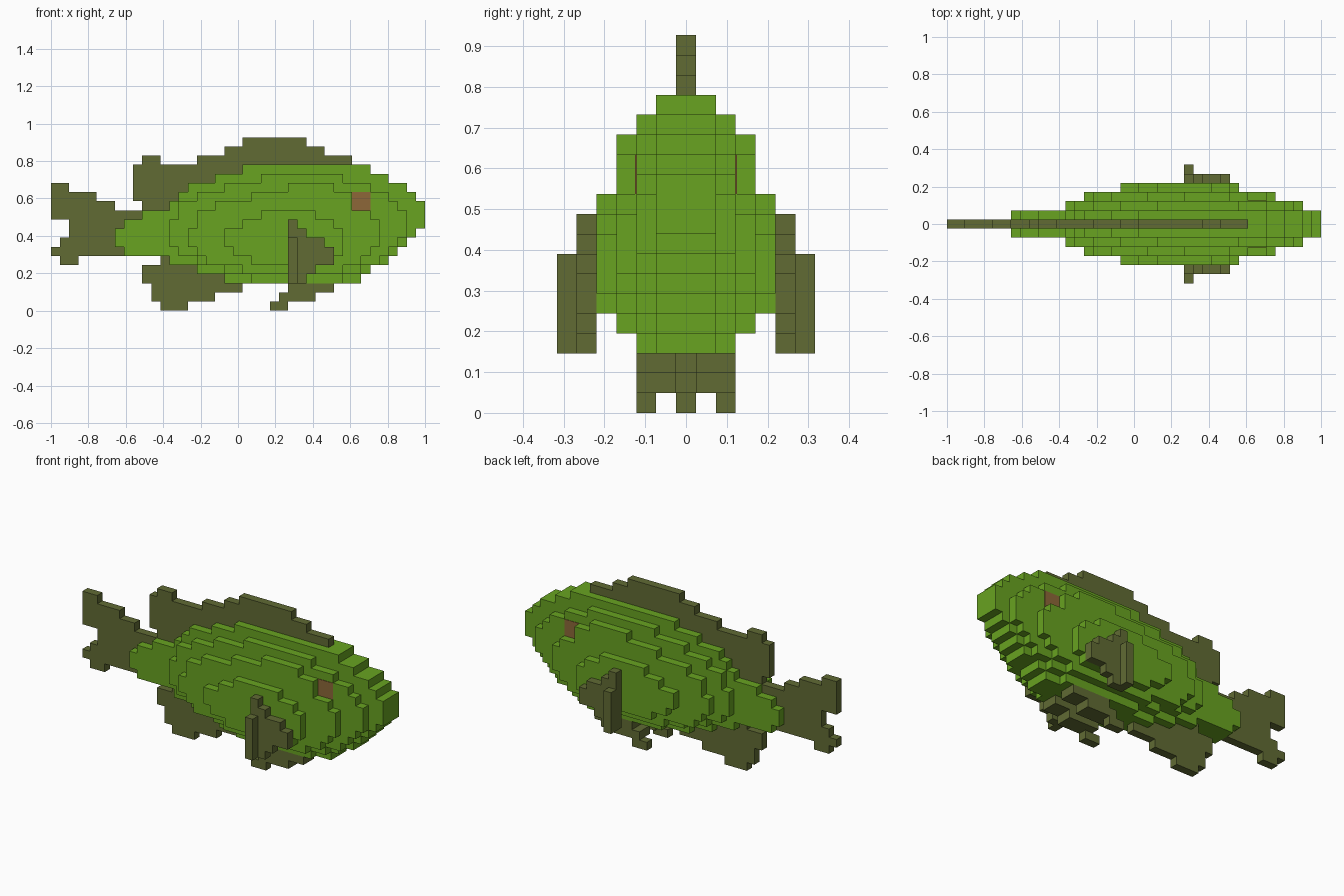
import bpy
import bmesh

cube = bpy.data.objects.get("Cube")
if cube:
    bpy.data.objects.remove(cube, do_unlink=True)

UNIT = 2 / 41  # edge of one block


def material(name, rgb):
    mat = bpy.data.materials.new(name)
    mat.use_nodes = True
    color = (*rgb, 1)
    mat.diffuse_color = color
    mat.node_tree.nodes["Principled BSDF"].inputs["Base Color"].default_value = color
    return mat


GREEN = material("leaf green", (0.138, 0.366, 0.015))
OLIVE = material("dark olive", (0.119, 0.147, 0.034))
BROWN = material("reddish brown", (0.266, 0.136, 0.04))


def slab(name, mat, first_row, spans, near, far):
    """Stepped slab: one (left, right) span per row upwards, thick from near to far in y."""
    right, left = [], []
    for row, (a, b) in enumerate(spans, first_row):
        right += [(b, row), (b, row + 1)]
        left += [(a, row), (a, row + 1)]
    outline = []
    for point in right + left[::-1]:
        if point not in outline:
            outline.append(point)
    bm = bmesh.new()
    verts = [bm.verts.new((x * UNIT - 1, near * UNIT, z * UNIT)) for x, z in outline]
    face = bm.faces.new(verts)
    moved = bmesh.ops.extrude_face_region(bm, geom=[face])["geom"]
    bmesh.ops.translate(bm, vec=(0, (far - near) * UNIT, 0),
                        verts=[v for v in moved if isinstance(v, bmesh.types.BMVert)])
    bmesh.ops.recalc_face_normals(bm, faces=bm.faces)
    mesh = bpy.data.meshes.new(name)
    bm.to_mesh(mesh)
    bm.free()
    mesh.materials.append(mat)
    obj = bpy.data.objects.new(name, mesh)
    bpy.context.collection.objects.link(obj)
    return obj


def centred(name, mat, first_row, spans, half):
    slab(name, mat, first_row, spans, -half, half)


def paired(name, mat, first_row, spans, near, far):
    for side, sign in (("front", -1), ("back", 1)):
        slab(f"{side}_{name}", mat, first_row, spans, sign * near, sign * far)


# Body: nested slabs, each thicker and smaller in outline
centred("body_core", GREEN, 3, [
    (19, 34), (16, 35), (13, 37), (8, 38), (7, 39), (7, 40), (8, 41),
    (10, 41), (13, 41), (14, 40), (15, 39), (18, 37), (21, 35)], 1.5)
centred("body_inner_flank", GREEN, 3, [
    (22, 32), (19, 34), (16, 36), (14, 37), (13, 38), (13, 39), (13, 39),
    (14, 39), (14, 38), (16, 37), (19, 35), (23, 32)], 2.5)
centred("body_middle_flank", GREEN, 4, [
    (21, 32), (17, 34), (16, 35), (15, 36), (15, 36), (16, 36),
    (16, 35), (18, 33), (22, 33), (26, 31)], 3.5)
centred("body_outer_flank", GREEN, 5, [
    (22, 31), (20, 32), (19, 32), (19, 32), (21, 31), (23, 29)], 4.5)

# Eyes: thin plates on the inner flank
paired("eye", BROWN, 11, [(33, 35), (33, 35)], 2.45, 2.56)

# Fins along the centre line
centred("tail_fin", OLIVE, 5, [
    (1, 3), (0, 9), (1, 8), (2, 8), (2, 9), (0, 11), (0, 7), (0, 5), (0, 2)], 0.5)
centred("dorsal_fin", OLIVE, 11, [
    (10, 14), (9, 15), (9, 16), (9, 20), (9, 22), (16, 33), (19, 30), (21, 28)], 0.5)
centred("dorsal_fin_tip", OLIVE, 16, [(10, 12)], 0.5)
centred("anal_fin", OLIVE, 0, [
    (12, 15), (11, 18), (11, 21), (10, 20), (10, 17), (12, 14)], 0.5)

# Pelvic fins under the belly
paired("pelvic_fin", OLIVE, 1, [(25, 29), (26, 31)], 0.5, 2.5)
paired("pelvic_fin_tip", OLIVE, 0, [(24, 26)], 1.5, 2.5)

# Pectoral fins on the flanks
paired("pectoral_fin", OLIVE, 3, [
    (26, 28), (26, 29), (26, 31), (26, 31), (26, 30), (26, 28), (26, 27)], 4.5, 5.5)
paired("pectoral_fin_edge", OLIVE, 3, [(26, 27)] * 5, 5.5, 6.5)
